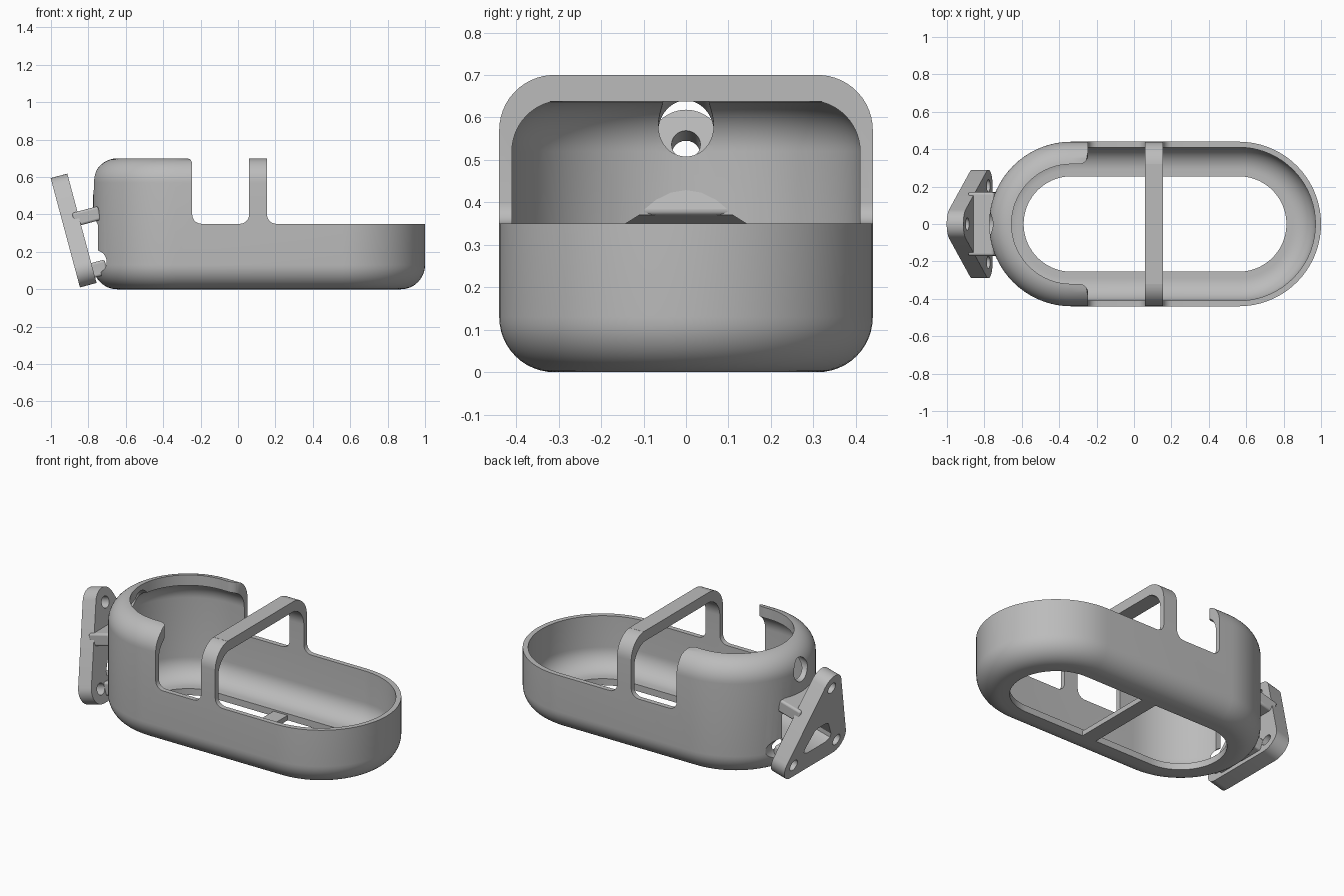
import bpy, bmesh, math
from mathutils import Vector

cube = bpy.data.objects.get("Cube")
if cube:
    bpy.data.objects.remove(cube)

GREY = bpy.data.materials.new("plain grey")
GREY.use_nodes = True
GREY.diffuse_color = (0.5, 0.5, 0.5, 1)
GREY.node_tree.nodes["Principled BSDF"].inputs["Base Color"].default_value = (0.5, 0.5, 0.5, 1)

RADIUS, LEFT_X, RIGHT_X = 0.44, -0.335, 0.56   # end radius and end centres
STRAP = (0.06, 0.155)                          # strap extent in x
RIM = 0.35
TILT = math.radians(15)


def arc(cx, cy, r, a, b, n=12):
    return [(cx + r * math.cos(math.radians(a + (b - a) * i / n)),
             cy + r * math.sin(math.radians(a + (b - a) * i / n))) for i in range(n + 1)]


def circle(cx, cy, r, n=40):
    return arc(cx, cy, r, 0, 360, n)[:-1]


def finish(name, bm):
    bmesh.ops.recalc_face_normals(bm, faces=bm.faces)
    mesh = bpy.data.meshes.new(name)
    bm.to_mesh(mesh)
    bm.free()
    mesh.materials.append(GREY)
    ob = bpy.data.objects.new(name, mesh)
    bpy.context.collection.objects.link(ob)
    return ob


# Mappings from (outline a, outline b, depth) to space
def along_z(a, b, d):
    return Vector((a, b, d))


def along_y(a, b, d):
    return Vector((a, d, b))


def on_plate(a, b, d):
    s, c = math.sin(TILT), math.cos(TILT)
    return Vector((-0.845 - b * s + d * c, a, 0.01 + b * c + d * s))


def prism(name, outline, lo, hi, place):
    bm = bmesh.new()
    ends = [[bm.verts.new(place(a, b, d)) for a, b in outline] for d in (lo, hi)]
    n = len(outline)
    for ring in ends:
        bm.faces.new(ring)
    for i in range(n):
        j = (i + 1) % n
        bm.faces.new((ends[0][i], ends[0][j], ends[1][j], ends[1][i]))
    return finish(name, bm)


def rect(x0, x1, y0, y1):
    return [(x0, y0), (x1, y0), (x1, y1), (x0, y1)]


def carve(ob, cutters):
    for c in cutters:
        c.hide_render = True
        mod = ob.modifiers.new("cut", 'BOOLEAN')
        mod.operation, mod.solver, mod.object = 'DIFFERENCE', 'EXACT', c
    graph = bpy.context.evaluated_depsgraph_get()
    graph.update()
    mesh = bpy.data.meshes.new_from_object(ob.evaluated_get(graph))
    ob.modifiers.clear()
    ob.data = mesh
    for c in cutters:
        bpy.data.objects.remove(c)


def smooth(ob):
    bpy.ops.object.select_all(action='DESELECT')
    ob.select_set(True)
    bpy.context.view_layer.objects.active = ob
    bpy.ops.object.shade_smooth_by_angle(angle=math.radians(30))


# Rounded tray and hood: wall section swept round an oblong
section = [(0.185, 0)] + arc(0.13, 0.13, 0.13, 270, 180) + arc(0.13, 0.57, 0.13, 180, 94.4)
section += arc(0.15, 0.52, 0.12, 104.5, 180) + arc(0.15, 0.16, 0.12, 270, 180)[::-1]
section += [(0.185, 0.04)]

bm = bmesh.new()
rings = []
for inset, z in section:
    r = RADIUS - inset
    path = arc(RIGHT_X, 0, r, -90, 90, 36) + arc(LEFT_X, 0, r, 90, 270, 36)
    rings.append([bm.verts.new((x, y, z)) for x, y in path])
for k, ring in enumerate(rings):
    above = rings[(k + 1) % len(rings)]
    for i in range(len(ring)):
        j = (i + 1) % len(ring)
        bm.faces.new((ring[i], ring[j], above[j], above[i]))
shell = finish("shell", bm)

# Side openings with filleted feet
F = 0.05
hood_x = -0.245
gap = [(hood_x - 0.03, 0.8), (hood_x - 0.025, 0.701), (hood_x - 0.008, 0.693), (hood_x, 0.675)]
gap += arc(hood_x + F, RIM + F, F, 180, 270, 8)
gap += arc(STRAP[0] - F, RIM + F, F, 270, 360, 8) + [(STRAP[0], 0.8)]
front_gap = [(STRAP[1], 0.8)] + arc(STRAP[1] + F, RIM + F, F, 180, 270, 8) + [(1.2, RIM), (1.2, 0.8)]
cutters = [prism("cut_gap", gap, -0.6, 0.6, along_y),
           prism("cut_front", front_gap, -0.6, 0.6, along_y)]

# Rounded ends of the hood lip
for side in (-1, 1):
    corner = arc(hood_x - F, 0.37, F, 0, -90, 8) + [(hood_x - F, 0.3), (hood_x + 0.01, 0.3), (hood_x + 0.01, 0.37)]
    cutters.append(prism("cut_lip", [(x, side * y) for x, y in corner], 0.55, 0.8, along_z))

# Back wall: access hole, window and cross passage
window = [(-0.15, 0.1), (0.15, 0.1), (0.15, 0.345), (0.11, 0.37), (-0.11, 0.37), (-0.15, 0.345)]
cutters += [prism("cut_access", circle(0, 0.52, 0.065), 0.1, 0.4, on_plate),
            prism("cut_window", window, -0.9, -0.62, lambda a, b, d: Vector((d, a, b))),
            prism("cut_passage", circle(-0.765, 0.146, 0.063), -0.4, 0.4, along_y)]
carve(shell, cutters)
smooth(shell)

# Strap across the top and brace across the bottom opening
prism("strap_top", rect(*STRAP, -0.322, 0.322), 0.638, 0.7, along_z)
prism("bottom_brace", rect(*STRAP, -0.27, 0.27), 0.0, 0.03, along_z)

# Tilted triangular mounting plate with three screw holes and a window
LOBE = 0.085
plate_outline = arc(0.205, LOBE, LOBE, -90, 25) + arc(0, 0.52, LOBE, 25, 155) + arc(-0.205, LOBE, LOBE, 155, 270)
plate = prism("mount_plate", plate_outline, 0, 0.092, on_plate)
half = [(0.09, 0.12), (0.125, 0.135), (0.125, 0.16), (0.065, 0.255), (0.04, 0.265)]
slot = half + [(-x, y) for x, y in reversed(half)]
holes = [prism("cut_screw", circle(x, y, 0.034, 24), -0.1, 0.2, on_plate)
         for x, y in ((0, 0.52), (0.205, LOBE), (-0.205, LOBE))]
carve(plate, holes + [prism("cut_slot", slot, -0.1, 0.2, on_plate)])
smooth(plate)

# Arms joining plate and shell
for name, lo, hi, reach in (("upper_arm", 0.32, 0.395, 0.205), ("lower_arm", 0.03, 0.11, 0.165)):
    arm = prism(name, rect(-0.17, 0.17, lo, hi), 0.06, reach, on_plate)
    bevel = arm.modifiers.new("soft_edges", 'BEVEL')
    bevel.width, bevel.segments = 0.012, 3
    smooth(arm)
